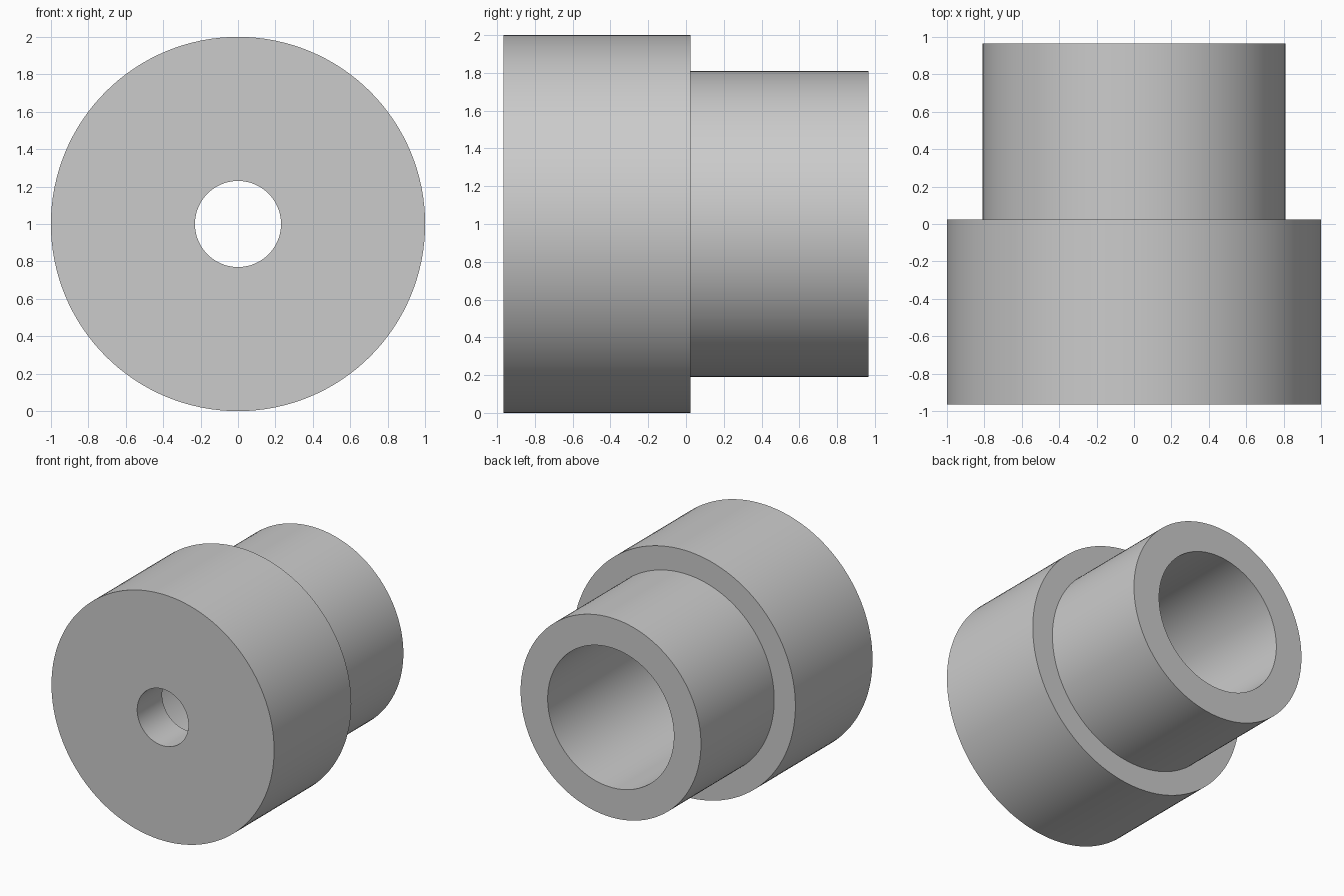
import bpy
import bmesh
import math
from mathutils import Matrix, Vector

cube = bpy.data.objects.get("Cube")
if cube:
    bpy.data.objects.remove(cube, do_unlink=True)

SEGMENTS = 128

# Single grey material
grey = bpy.data.materials.new("plain grey")
grey.use_nodes = True
grey.diffuse_color = (0.6, 0.6, 0.6, 1)
grey.node_tree.nodes["Principled BSDF"].inputs["Base Color"].default_value = (0.6, 0.6, 0.6, 1)

# Closed half section as (radius, y): wide collar, narrow sleeve, wide bore, small hole
front, shoulder, back, bore_floor = -0.965, 0.025, 0.965, -0.645
collar_r, sleeve_r, bore_r, hole_r = 1.0, 0.81, 0.567, 0.23
section = [
    (hole_r, front), (collar_r, front),
    (collar_r, shoulder), (sleeve_r, shoulder),
    (sleeve_r, back), (bore_r, back),
    (bore_r, bore_floor), (hole_r, bore_floor),
]

# Revolve the section around the horizontal y axis
bm = bmesh.new()
rings = []
for i in range(SEGMENTS):
    turn = Matrix.Rotation(2 * math.pi * i / SEGMENTS, 3, "Y")
    rings.append([bm.verts.new(turn @ Vector((r, y, 0)) + Vector((0, 0, 1)))
                  for r, y in section])
for i, ring in enumerate(rings):
    following = rings[(i + 1) % SEGMENTS]
    for j in range(len(section)):
        k = (j + 1) % len(section)
        bm.faces.new((ring[j], ring[k], following[k], following[j]))
bmesh.ops.recalc_face_normals(bm, faces=bm.faces)

mesh = bpy.data.meshes.new("stepped_bushing")
bm.to_mesh(mesh)
bm.free()
mesh.materials.append(grey)
bushing = bpy.data.objects.new("stepped_bushing", mesh)
bpy.context.collection.objects.link(bushing)

# Smooth walls with crisp rims
bpy.ops.object.select_all(action="DESELECT")
bushing.select_set(True)
bpy.context.view_layer.objects.active = bushing
bpy.ops.object.shade_smooth_by_angle(angle=math.radians(30))
